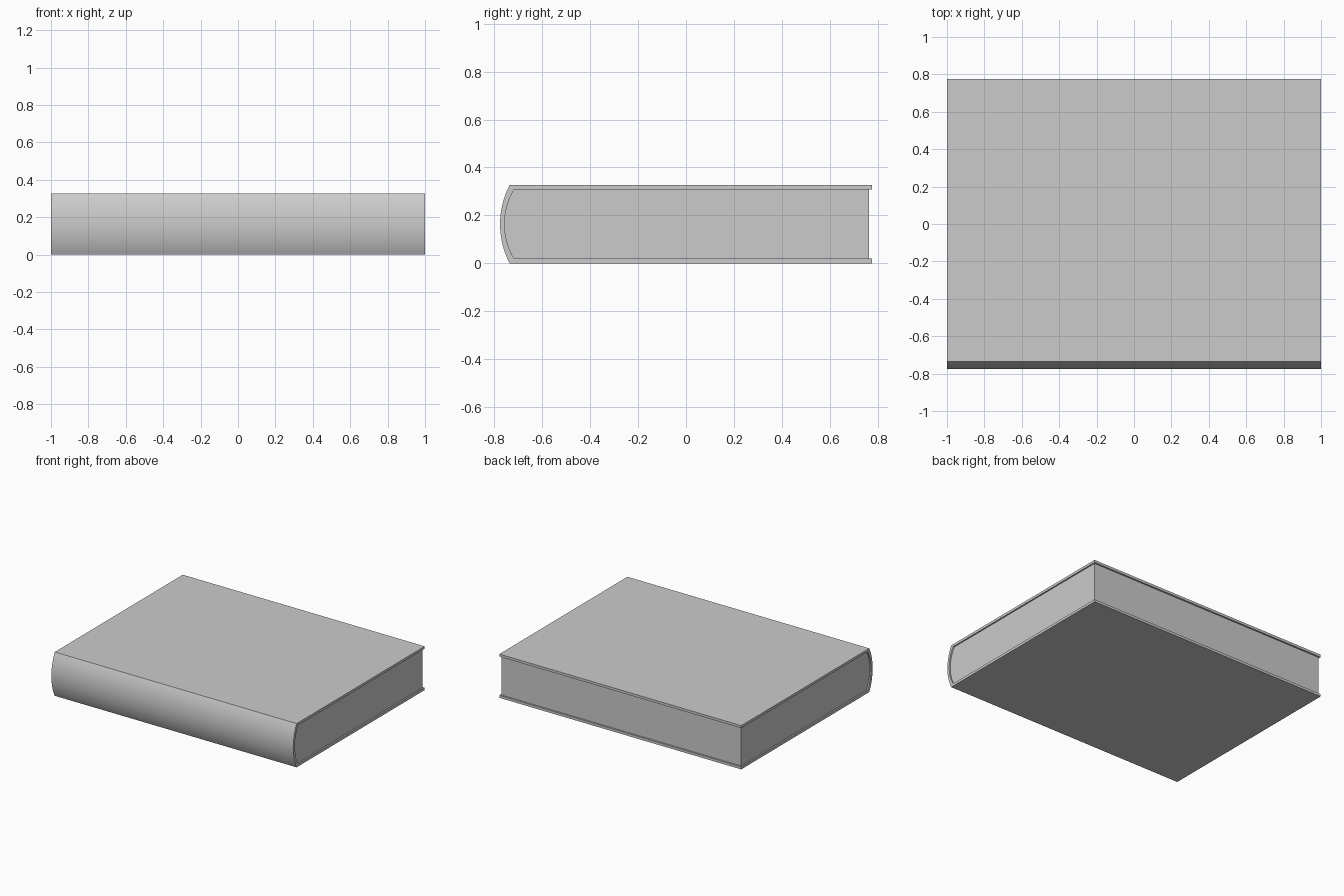
import bpy, bmesh, math

if "Cube" in bpy.data.objects:
    bpy.data.objects.remove(bpy.data.objects["Cube"])

HEIGHT, BOARD = 0.327, 0.019
SAG = 0.04
EDGE_Y = 0.776


def spine_arc(y, z0, z1, steps=16):
    """Points (y, z) of a shallow arc bulging towards -y, from z0 up to z1."""
    half = (z1 - z0) / 2
    radius = (half ** 2 + SAG ** 2) / (2 * SAG)
    sweep = math.asin(half / radius)
    cy, cz = y - SAG + radius, (z0 + z1) / 2
    return [(cy - radius * math.cos(a), cz + radius * math.sin(a))
            for a in (sweep * (2 * i / steps - 1) for i in range(steps + 1))]


def extrude_profile(name, points, half_width):
    """Extrude a (y, z) outline along x and smooth its curved faces."""
    bm = bmesh.new()
    face = bm.faces.new([bm.verts.new((-half_width, y, z)) for y, z in points])
    result = bmesh.ops.extrude_face_region(bm, geom=[face], use_keep_orig=True)
    verts = [v for v in result["geom"] if isinstance(v, bmesh.types.BMVert)]
    bmesh.ops.translate(bm, verts=verts, vec=(2 * half_width, 0, 0))
    bmesh.ops.recalc_face_normals(bm, faces=bm.faces)
    mesh = bpy.data.meshes.new(name)
    bm.to_mesh(mesh)
    bm.free()
    obj = bpy.data.objects.new(name, mesh)
    bpy.context.collection.objects.link(obj)
    bpy.ops.object.select_all(action='DESELECT')
    obj.select_set(True)
    bpy.context.view_layer.objects.active = obj
    bpy.ops.object.shade_smooth_by_angle(angle=math.radians(25))
    return obj


inner = spine_arc(-0.717, BOARD, HEIGHT - BOARD)

# Cover: two boards joined by a rounded spine
outer = spine_arc(-0.736, 0, HEIGHT)
extrude_profile("cover",
                [(EDGE_Y, 0)] + outer + [(EDGE_Y, HEIGHT), (EDGE_Y, HEIGHT - BOARD)]
                + inner[::-1] + [(EDGE_Y, BOARD)], 1.0)

# Page block: fills the cover, slightly inset on the three open edges
extrude_profile("pages",
                [(EDGE_Y - 0.012, BOARD)] + inner + [(EDGE_Y - 0.012, HEIGHT - BOARD)],
                0.99)
